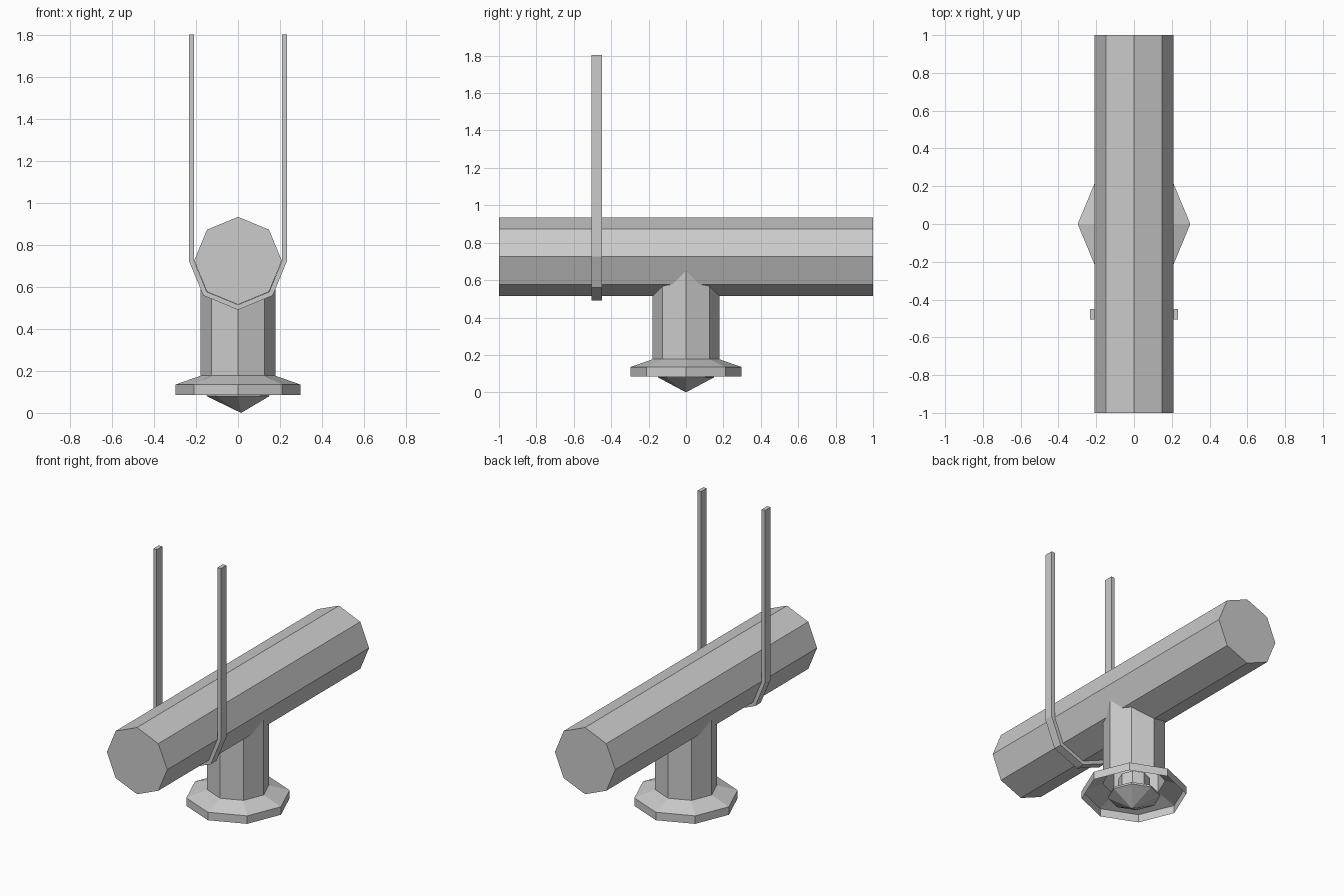
import bpy, bmesh
from math import cos, sin, pi

if "Cube" in bpy.data.objects:
    bpy.data.objects.remove(bpy.data.objects["Cube"])

SIDES = 8
PIPE_Z, PIPE_R = 0.725, 0.209


def finish(name, bm):
    bmesh.ops.recalc_face_normals(bm, faces=bm.faces)
    mesh = bpy.data.meshes.new(name)
    bm.to_mesh(mesh)
    bm.free()
    obj = bpy.data.objects.new(name, mesh)
    bpy.context.collection.objects.link(obj)
    return obj


def lathe(name, profile, tip=None, cap_top=False):
    """Stack of octagonal rings (radius, z), listed bottom to top."""
    bm = bmesh.new()
    rings = [[bm.verts.new((r * cos(2 * pi * i / SIDES), r * sin(2 * pi * i / SIDES), z))
              for i in range(SIDES)] for r, z in profile]
    for a, b in zip(rings, rings[1:]):
        for i in range(SIDES):
            j = (i + 1) % SIDES
            bm.faces.new((a[i], a[j], b[j], b[i]))
    if tip:
        point = bm.verts.new(tip)
        for i in range(SIDES):
            bm.faces.new((point, rings[0][(i + 1) % SIDES], rings[0][i]))
    if cap_top:
        bm.faces.new(rings[-1])
    return finish(name, bm)


def extrude_y(name, polys, y0, y1):
    """Closed x-z polygons extruded along y; neighbouring polygons share walls."""
    bm = bmesh.new()
    for poly in polys:
        bm.faces.new([bm.verts.new((x, y0, z)) for x, z in poly])
    bmesh.ops.remove_doubles(bm, verts=bm.verts, dist=1e-5)
    new = bmesh.ops.extrude_face_region(bm, geom=bm.faces[:], use_keep_orig=True)
    moved = [g for g in new["geom"] if isinstance(g, bmesh.types.BMVert)]
    bmesh.ops.translate(bm, verts=moved, vec=(0, y1 - y0, 0))
    return finish(name, bm)


def arc(r, i):
    a = i * pi / 4
    return (r * cos(a), PIPE_Z + r * sin(a))


# Horizontal octagonal pipe
extrude_y("pipe", [[arc(PIPE_R, i) for i in range(8)]], -1, 1)

# Neck flaring into the hollow flange, open underneath
lathe("neck_and_flange", [(0.298, 0.085), (0.298, 0.135), (0.178, 0.177), (0.178, 0.70)],
      cap_top=True)

# Pointed nozzle on a short stem inside the flange
lathe("nozzle", [(0.15, 0.08), (0.145, 0.095), (0.09, 0.115), (0.09, 0.20)],
      tip=(0.015, 0, 0), cap_top=True)

# Hanger strap: U-shaped band cradling the pipe
IN, OUT, TOP = PIPE_R + 0.001, 0.234, 1.803
inner = [(-IN, TOP)] + [arc(IN, i) for i in range(4, 9)] + [(IN, TOP)]
outer = [(-OUT, TOP)] + [arc(OUT, i) for i in range(4, 9)] + [(OUT, TOP)]
extrude_y("hanger_strap", [outer + inner[::-1]], -0.505, -0.45)
